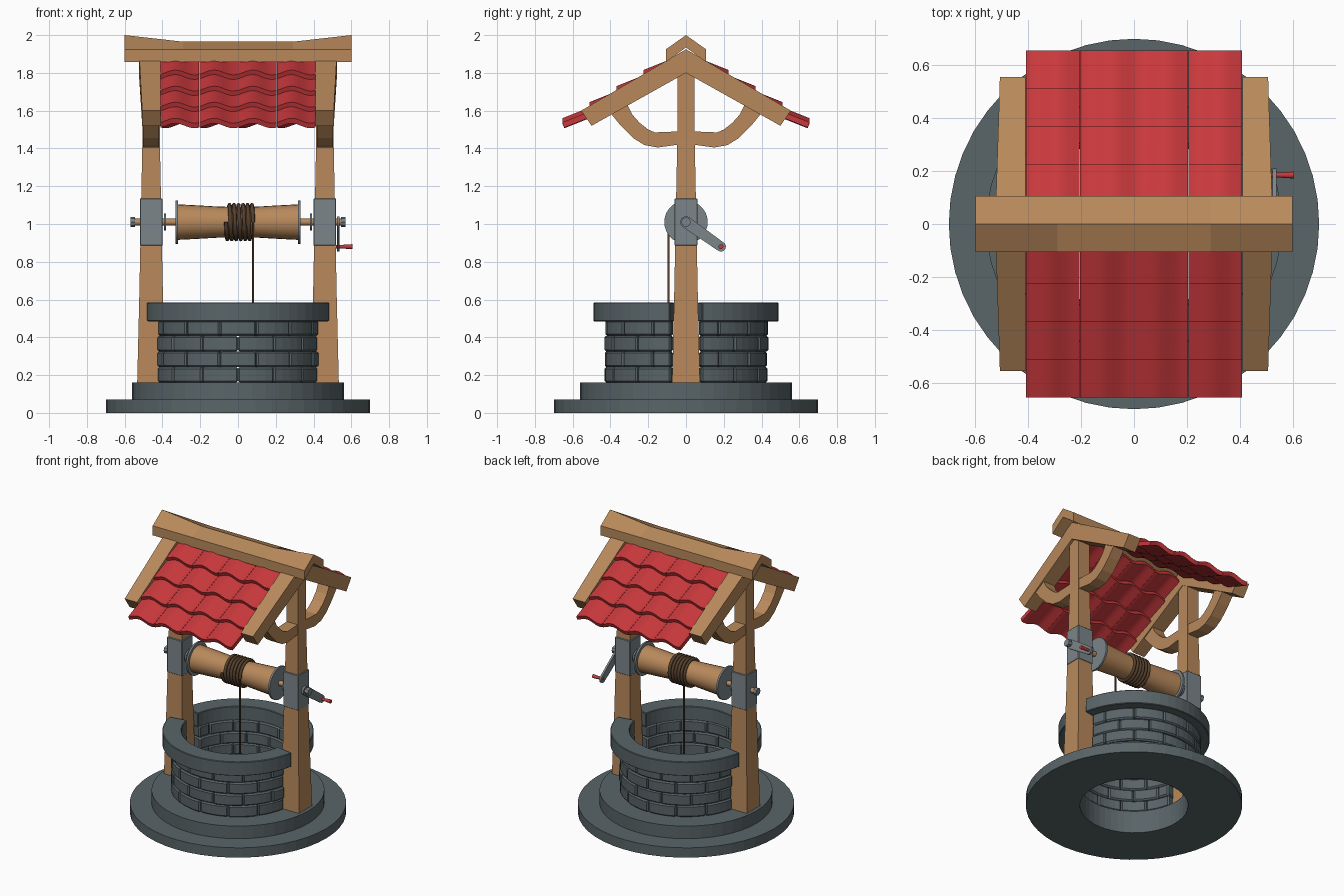
import bpy, bmesh, random
from math import sin, cos, pi, atan2

if "Cube" in bpy.data.objects:
    bpy.data.objects.remove(bpy.data.objects["Cube"])

random.seed(4)


def material(name, rgb):
    m = bpy.data.materials.new(name)
    m.diffuse_color = (*rgb, 1)
    m.use_nodes = True
    m.node_tree.nodes["Principled BSDF"].inputs["Base Color"].default_value = m.diffuse_color
    return m


STONE = material("stone", (0.10, 0.128, 0.138))
WOOD = material("wood", (0.48, 0.25, 0.105))
METAL = material("metal", (0.20, 0.235, 0.255))
RED = material("red_tile", (0.58, 0.04, 0.045))
ROPE = material("rope", (0.09, 0.05, 0.025))


def loft(bm, sections, closed=False):
    """Skin a row of equal-length point loops, capped unless closed."""
    rows = [[bm.verts.new(p) for p in s] for s in sections]
    n = len(rows[0])
    pairs = list(zip(rows, rows[1:])) + ([(rows[-1], rows[0])] if closed else [])
    for a, b in pairs:
        for i in range(n):
            j = (i + 1) % n
            bm.faces.new((a[i], a[j], b[j], b[i]))
    if not closed:
        bm.faces.new(rows[0])
        bm.faces.new(rows[-1])


def finish(name, bm, mat, bevel=0, smooth=False):
    bmesh.ops.recalc_face_normals(bm, faces=bm.faces[:])
    me = bpy.data.meshes.new(name)
    bm.to_mesh(me)
    bm.free()
    me.materials.append(mat)
    ob = bpy.data.objects.new(name, me)
    bpy.context.collection.objects.link(ob)
    if bevel:
        mod = ob.modifiers.new("bevel", 'BEVEL')
        mod.width, mod.segments, mod.limit_method = bevel, 1, 'ANGLE'
    if smooth:
        bpy.ops.object.select_all(action='DESELECT')
        ob.select_set(True)
        bpy.context.view_layer.objects.active = ob
        bpy.ops.object.shade_smooth_by_angle(angle=0.6)
    return ob


def part(name, sections, mat, closed=False, **kw):
    bm = bmesh.new()
    loft(bm, sections, closed)
    return finish(name, bm, mat, **kw)


def arc(r0, r1, z0, z1, a0, a1, n, closed=False):
    """Sections of a curved block about the z axis."""
    angles = [a0 + (a1 - a0) * i / n for i in range(n if closed else n + 1)]
    return [[(r * cos(a), r * sin(a), z) for r, z in
             ((r0, z0), (r1, z0), (r1, z1), (r0, z1))] for a in angles]


def turned(profile, n=24, y=0, z=1.01):
    """Sections of a turned shape along x from (x, radius) pairs."""
    return [[(x, y + r * cos(2 * pi * k / n), z + r * sin(2 * pi * k / n))
             for k in range(n)] for x, r in profile]


def rect(x0, x1, y0, y1, z):
    return [(x0, y0, z), (x1, y0, z), (x1, y1, z), (x0, y1, z)]


# stepped stone base, open in the middle
part("base_lower", arc(0.35, 0.70, 0, 0.07, 0, 2 * pi, 48, True), STONE, True)
part("base_upper", arc(0.35, 0.56, 0.07, 0.16, 0, 2 * pi, 48, True), STONE, True)

# brick wall and rim: two halves with gaps for the posts
for side, turn in (("back", 0), ("front", pi)):
    bm = bmesh.new()
    g0, g1 = turn + 0.19, turn + pi - 0.19
    step = (g1 - g0) / 6
    for c in range(4):
        z0 = 0.16 + 0.0825 * c
        cuts = [g0 + step * (i + 0.5 * (c % 2)) for i in range(6 + (1 - c % 2))]
        if c % 2:
            cuts = [g0] + cuts + [g1]
        for a, b in zip(cuts, cuts[1:]):
            d = random.uniform(-0.005, 0.005)
            loft(bm, arc(0.355 - d, 0.432 + d, z0, z0 + 0.0825, a, b, 4))
    finish("brick_wall_" + side, bm, STONE, bevel=0.009)
    part("rim_" + side, arc(0.365, 0.49, 0.485, 0.585, turn + 0.175,
                            turn + pi - 0.175, 24), STONE, bevel=0.004)

# timber frames at both ends
brace = [((0.04, 1.49), (0.04, 1.42)), ((0.165, 1.485), (0.15, 1.405)),
         ((0.20, 1.50), (0.22, 1.418)), ((0.245, 1.535), (0.28, 1.455)),
         ((0.285, 1.58), (0.345, 1.52)), ((0.32, 1.65), (0.41, 1.60))]
for side, s in (("left", -1), ("right", 1)):
    part("post_" + side, [rect(s * 0.46 - h, s * 0.46 + h, -h, h, z) for z, h in
         ((0.15, 0.074), (0.6, 0.063), (1.45, 0.046), (1.87, 0.046))], WOOD)
    part("bracket_" + side, [rect(s * 0.46 - 0.06, s * 0.46 + 0.06, -0.06, 0.06, z)
                             for z in (0.885, 1.135)], METAL, bevel=0.003)
    part("rafters_" + side, [[(s * 0.41, yt, zt), (s * xo, yt, zt),
                              (s * xo, yb, zb), (s * 0.41, yb, zb)]
         for xo, yt, zt, yb, zb in ((0.507, -0.555, 1.60, -0.5, 1.52),
                                    (0.525, 0, 1.925, 0, 1.80),
                                    (0.507, 0.555, 1.60, 0.5, 1.52))], WOOD)
    for face, f in (("front", -1), ("back", 1)):
        part(f"brace_{side}_{face}", [[(s * 0.417, f * a[0], a[1]),
             (s * 0.503, f * a[0], a[1]), (s * 0.503, f * b[0], b[1]),
             (s * 0.417, f * b[0], b[1])] for a, b in brace], WOOD)

# sagging ridge cap with a chevron section
part("ridge_beam", [[(x, -0.106, 1.857), (x, -0.106, 1.925), (x, 0, top),
                     (x, 0.106, 1.925), (x, 0.106, 1.857), (x, 0, 1.935)]
     for x, top in ((-0.6, 2.0), (-0.29, 1.965), (0.29, 1.965), (0.6, 2.0))], WOOD)

# overlapping wavy tiles, each slope the other turned half round
for side, s in (("front", 1), ("back", -1)):
    bm = bmesh.new()
    for row in range(4):
        y0, z0 = -0.655 + 0.143 * row, 1.547 + 0.085 * row
        y1, z1 = y0 + 0.185, z0 + 0.074
        for col in range(4):
            secs = []
            for k in range(11):
                u = k / 10
                x = -0.41 + 0.205 * (col + 0.004 + 0.992 * u)
                w = 0.013 * cos(2 * pi * (u - 0.38))
                secs.append([(s * x, s * y, z + w) for y, z in
                             ((y0, z0), (y1, z1), (y1 + 0.011, z1 - 0.027),
                              (y0 + 0.011, z0 - 0.027))])
            loft(bm, secs)
    finish("roof_tiles_" + side, bm, RED, smooth=True)

# winding drum, flanges and axle
part("drum", turned([(-0.32, 0.094), (-0.22, 0.089), (-0.1, 0.082), (0, 0.08),
                     (0.1, 0.082), (0.22, 0.089), (0.32, 0.094)]), WOOD, smooth=True)
part("axle", turned([(-0.56, 0.018), (0.56, 0.018)], 16), WOOD, smooth=True)
for side, s in (("left", -1), ("right", 1)):
    for name, x0, x1, r, n in (("drum_flange", 0.318, 0.331, 0.115, 28),
                               ("axle_washer", 0.38, 0.392, 0.045, 20),
                               ("axle_pin", 0.50, 0.55, 0.016, 12),
                               ("axle_nut", 0.546, 0.57, 0.026, 8)):
        part(f"{name}_{side}", turned([(s * x0, r), (s * x1, r)], n), METAL,
             smooth=n > 8)

# crank arm with rounded ends, and its grip
cy, cz = 0.185, 0.88
d = atan2(cz - 1.01, cy)
outline = [(0.031 * cos(d + pi / 2 + pi * k / 8), 1.01 + 0.031 * sin(d + pi / 2 + pi * k / 8))
           for k in range(9)]
outline += [(cy + 0.026 * cos(d - pi / 2 + pi * k / 8), cz + 0.026 * sin(d - pi / 2 + pi * k / 8))
            for k in range(9)]
part("crank_arm", [[(x, y, z) for y, z in outline] for x in (0.524, 0.538)], METAL)
part("crank_grip", turned([(0.52, 0.009), (0.54, 0.009), (0.605, 0.013)], 12, cy, cz),
     RED, smooth=True)


# rope wound on the drum and hanging into the well
def rope(name, points, radius):
    cu = bpy.data.curves.new(name, 'CURVE')
    cu.dimensions, cu.bevel_depth, cu.bevel_resolution = '3D', radius, 1
    cu.use_fill_caps = True
    sp = cu.splines.new('POLY')
    sp.points.add(len(points) - 1)
    for p, co in zip(sp.points, points):
        p.co = (*co, 1)
    cu.materials.append(ROPE)
    ob = bpy.data.objects.new(name, cu)
    bpy.context.collection.objects.link(ob)
    bpy.ops.object.select_all(action='DESELECT')
    ob.select_set(True)
    bpy.context.view_layer.objects.active = ob
    bpy.ops.object.convert(target='MESH')


N = 6 * 20
rope("rope_coil", [(-0.063 + 0.143 * i / N, -0.091 * cos(2 * pi * i / 20),
                    1.01 - 0.091 * sin(2 * pi * i / 20)) for i in range(N + 1)], 0.011)
rope("rope_hanging", [(0.08, -0.092, 1.01), (0.08, -0.092, 0.35)], 0.006)
